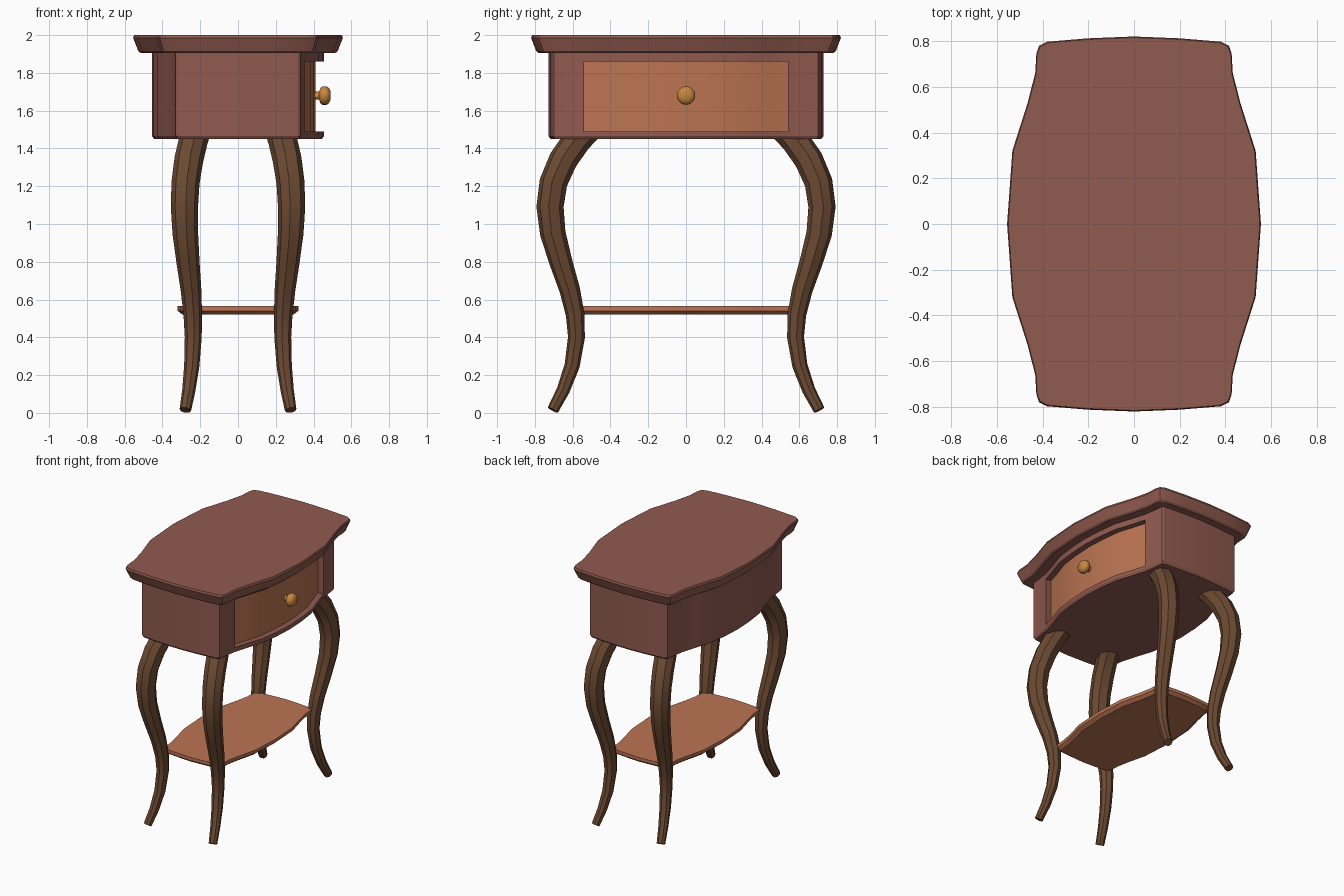
import bpy, bmesh, math
from mathutils import Vector

if "Cube" in bpy.data.objects:
    bpy.data.objects.remove(bpy.data.objects["Cube"])


def material(name, rgb):
    m = bpy.data.materials.new(name)
    m.diffuse_color = (*rgb, 1)
    m.use_nodes = True
    m.node_tree.nodes["Principled BSDF"].inputs["Base Color"].default_value = m.diffuse_color
    return m


BODY = material("reddish wood", (0.28, 0.103, 0.078))
LIGHT = material("light wood", (0.50, 0.175, 0.085))
DARK = material("dark leg wood", (0.150, 0.068, 0.032))
KNOB = material("knob wood", (0.58, 0.24, 0.05))


def loft(name, rings, mat, smooth=20):
    """Skin closed rings of equal length and cap both ends."""
    bm = bmesh.new()
    vs = [[bm.verts.new(p) for p in r] for r in rings]
    n = len(vs[0])
    for a, b in zip(vs, vs[1:]):
        for i in range(n):
            bm.faces.new((a[i], a[(i + 1) % n], b[(i + 1) % n], b[i]))
    bm.faces.new(vs[0])
    bm.faces.new(vs[-1])
    bmesh.ops.recalc_face_normals(bm, faces=bm.faces)
    me = bpy.data.meshes.new(name)
    bm.to_mesh(me)
    bm.free()
    me.materials.append(mat)
    ob = bpy.data.objects.new(name, me)
    bpy.context.collection.objects.link(ob)
    shade(ob, smooth)
    return ob


def shade(ob, angle):
    bpy.ops.object.select_all(action='DESELECT')
    bpy.context.view_layer.objects.active = ob
    ob.select_set(True)
    bpy.ops.object.shade_smooth_by_angle(angle=math.radians(angle))


def full(quarter):
    """Mirror a quarter outline (side middle to end middle) into a loop."""
    q = quarter
    half = q + [(-x, y) for x, y in reversed(q[:-1])]
    return half + [(x, -y) for x, y in [(-a, b) for a, b in q[1:]]] + \
        [(x, -y) for x, y in reversed(q[1:-1])]


def slab(name, quarter, layers, mat):
    """Stack an outline at (z, inset) heights."""
    loop = full(quarter)
    mx, my = max(p[0] for p in loop), max(p[1] for p in loop)
    rings = [[(x * (mx - d) / mx, y * (my - d) / my, z) for x, y in loop]
             for z, d in layers]
    return loft(name, rings, mat)


# Table top with moulded edge
TOP = [(0.555, 0), (0.532, 0.32), (0.465, 0.53), (0.432, 0.66), (0.427, 0.745),
       (0.415, 0.78), (0.38, 0.797), (0.2, 0.812), (0, 0.82)]
slab("table_top", TOP, [(1.905, 0.04), (1.915, 0.027), (1.985, 0), (2.0, 0.005)], BODY)

# Drawer case, with the drawer opening cut out of the +x side
CASE = [(0.455, 0), (0.447, 0.15), (0.428, 0.30), (0.385, 0.43), (0.352, 0.54),
        (0.335, 0.65), (0.33, 0.70), (0.318, 0.708), (0.17, 0.72), (0, 0.727)]
case = slab("drawer_case", CASE, [(1.45, 0.01), (1.465, 0), (1.91, 0)], BODY)
cutter = loft("opening_cutter", [[(x, y, z) for x, y in
              ((0.1, -0.54), (0.8, -0.54), (0.8, 0.54), (0.1, 0.54))]
              for z in (1.49, 1.86)], BODY)
cutter.hide_render = True
mod = case.modifiers.new("opening", 'BOOLEAN')
mod.object, mod.operation, mod.solver = cutter, 'DIFFERENCE', 'EXACT'
bpy.context.view_layer.objects.active = case
bpy.ops.object.modifier_apply(modifier=mod.name)
bpy.data.objects.remove(cutter)
shade(case, 20)

# Bowed drawer front, set back in the opening
bow = [(x - 0.045, y) for x, y in CASE[:5]]
front = [(x, -y) for x, y in reversed(bow[1:])] + bow
outline = front + [(0.1, 0.54), (0.1, -0.54)]
loft("drawer_front", [[(x, y, z) for x, y in outline] for z in (1.49, 1.86)], LIGHT)

# Turned knob on the drawer: (x, radius)
turn = [(0.40, 0.022), (0.43, 0.022), (0.436, 0.04), (0.447, 0.049),
        (0.468, 0.049), (0.482, 0.04), (0.491, 0.02)]
loft("drawer_knob", [[(x, r * math.cos(a), 1.68 + r * math.sin(a))
     for a in [math.tau * i / 20 for i in range(20)]] for x, r in turn], KNOB, 40)

# Lower shelf
SHELF = [(x * 0.575, y * 0.715) for x, y in TOP]
slab("lower_shelf", SHELF, [(0.52, 0.025), (0.54, 0), (0.565, 0)], LIGHT)

# Cabriole legs: (y, z, half thickness); x follows y so each leg bends in one plane
PATH = [(0.525, 1.50, 0.070), (0.580, 1.44, 0.070), (0.650, 1.34, 0.070),
        (0.702, 1.22, 0.068), (0.720, 1.09, 0.066), (0.705, 0.95, 0.062),
        (0.663, 0.80, 0.056), (0.615, 0.65, 0.050), (0.587, 0.52, 0.045),
        (0.580, 0.40, 0.041), (0.603, 0.25, 0.037), (0.650, 0.12, 0.032),
        (0.705, 0.015, 0.028)]
SECTION = [(1, .45), (.45, 1), (-.45, 1), (-1, .45),
           (-1, -.45), (-.45, -1), (.45, -1), (1, -.45)]


def leg(name, sx, sy):
    pts = [Vector((0.237 + 0.335 * (y - 0.58), y, z)) for y, z, _ in PATH]
    side = Vector((1, -0.335, 0)).normalized()
    rings = []
    for i, p in enumerate(pts):
        t = (pts[min(i + 1, len(pts) - 1)] - pts[max(i - 1, 0)]).normalized()
        out = t.cross(side)
        r = PATH[i][2]
        ring = [p + side * u * r + out * v * r for u, v in SECTION]
        rings.append([(q.x * sx, q.y * sy, max(q.z, 0)) for q in ring])
    loft(name, rings, DARK, 35)


for sx, xn in ((1, "right"), (-1, "left")):
    for sy, yn in ((-1, "front"), (1, "back")):
        leg(f"{yn}_{xn}_leg", sx, sy)
